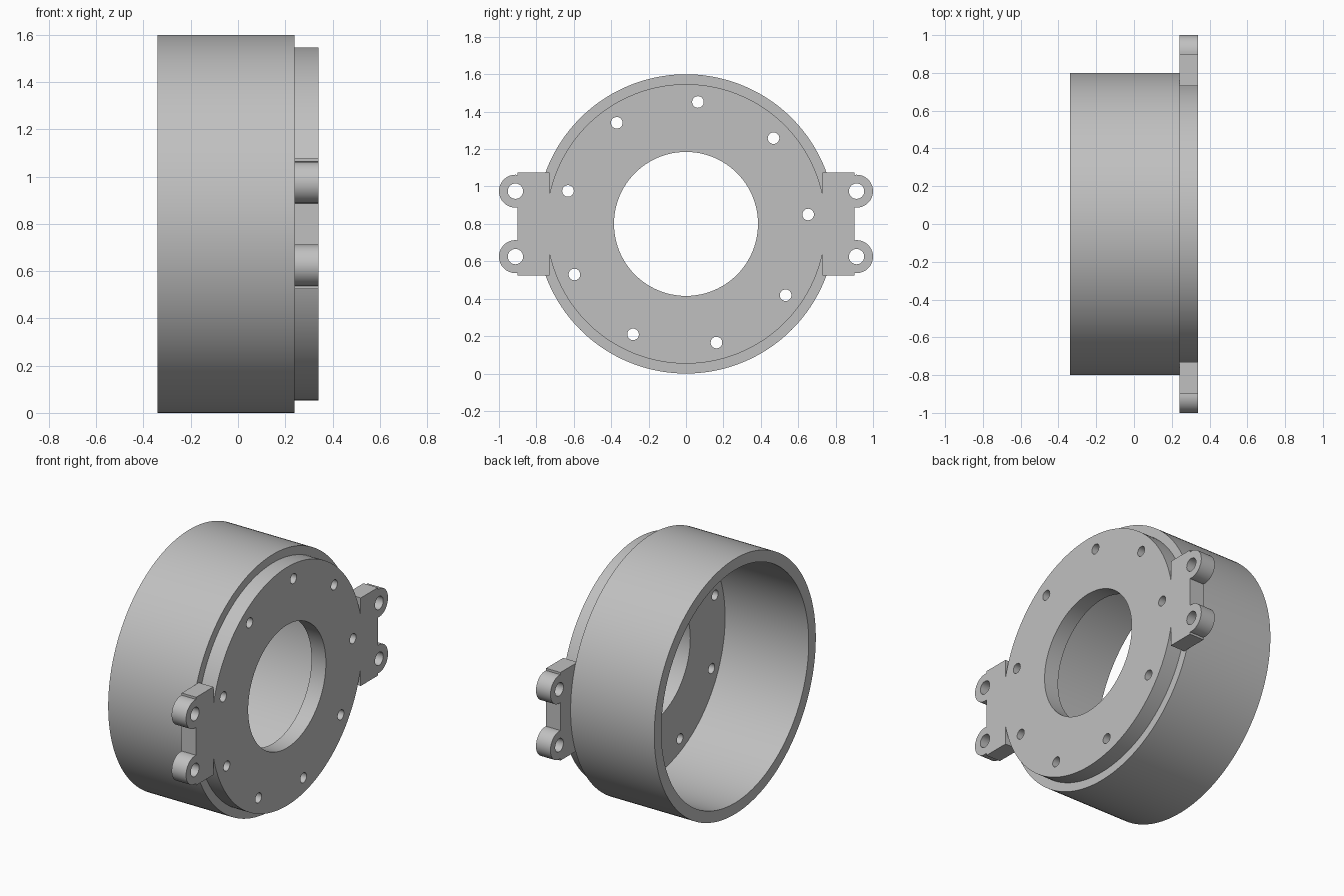
import bpy, bmesh, math
from mathutils import Matrix

cube = bpy.data.objects.get("Cube")
if cube:
    bpy.data.objects.remove(cube)

CENTRE_Z = 0.8

grey = bpy.data.materials.new("plain_grey")
grey.use_nodes = True
COLOUR = (0.53, 0.53, 0.53, 1)
grey.diffuse_color = COLOUR
grey.node_tree.nodes["Principled BSDF"].inputs["Base Color"].default_value = COLOUR


def arc(cu, cv, r, start, end, steps):
    """Points along an arc, angles in degrees, both ends included."""
    angles = [math.radians(start + (end - start) * i / steps) for i in range(steps + 1)]
    return [(cu + r * math.cos(a), cv + r * math.sin(a)) for a in angles]


def circle(cu, cv, r, steps):
    return arc(cu, cv, r, 0, 360, steps)[:-1]


def extrude_profile(name, loops, x0, x1):
    """Fill closed loops (inner loops become holes) and extrude them along x."""
    curve = bpy.data.curves.new(name, "CURVE")
    curve.dimensions = "2D"
    curve.fill_mode = "BOTH"
    curve.extrude = (x1 - x0) / 2
    for loop in loops:
        spline = curve.splines.new("POLY")
        spline.points.add(len(loop) - 1)
        for point, (u, v) in zip(spline.points, loop):
            point.co = (u, v, 0, 1)
        spline.use_cyclic_u = True
    helper = bpy.data.objects.new(name + "_helper", curve)
    bpy.context.collection.objects.link(helper)
    bpy.context.view_layer.update()
    evaluated = helper.evaluated_get(bpy.context.evaluated_depsgraph_get())
    mesh = bpy.data.meshes.new_from_object(evaluated)
    bpy.data.objects.remove(helper)

    # Profile axes (u, v, depth) become world (y, z, x)
    bm = bmesh.new()
    bm.from_mesh(mesh)
    bmesh.ops.remove_doubles(bm, verts=bm.verts, dist=0.0001)
    turn = Matrix(((0, 0, 1, (x0 + x1) / 2), (1, 0, 0, 0),
                   (0, 1, 0, CENTRE_Z), (0, 0, 0, 1)))
    bm.transform(turn)
    bmesh.ops.recalc_face_normals(bm, faces=bm.faces)
    bm.to_mesh(mesh)
    bm.free()

    mesh.name = name
    mesh.materials.clear()
    mesh.materials.append(grey)
    obj = bpy.data.objects.new(name, mesh)
    bpy.context.collection.objects.link(obj)
    bpy.ops.object.select_all(action="DESELECT")
    obj.select_set(True)
    bpy.context.view_layer.objects.active = obj
    bpy.ops.object.shade_smooth_by_angle(angle=math.radians(30))
    return obj


# Open drum
extrude_profile("drum", [circle(0, 0, 0.8, 160), circle(0, 0, 0.73, 160)], -0.34, 0.24)

# Flange outline: one quarter with lug and ear, then mirrored twice
PLATE_R, EAR_U, EAR_V, EAR_R = 0.747, 0.912, 0.175, 0.088
LUG_IN, LUG_OUT, LUG_V = 0.73, 0.9, 0.276
ear_angle = math.degrees(math.acos((LUG_OUT - EAR_U) / EAR_R))
lug_angle = math.degrees(math.acos(LUG_IN / PLATE_R))
quarter = arc(EAR_U, EAR_V, EAR_R, -ear_angle, ear_angle, 28)
quarter += [(LUG_OUT, LUG_V), (LUG_IN, LUG_V)]
quarter += arc(0, 0, PLATE_R, lug_angle, 90, 36)
half = quarter + [(-u, v) for u, v in reversed(quarter[:-1])]
outline = half + [(u, -v) for u, v in reversed(half)]

# Bore, nine bolt holes and four ear holes
holes = [circle(0, 0, 0.385, 96)]
for i in range(9):
    a = math.radians(4.4 + 40 * i)
    holes.append(circle(0.655 * math.cos(a), 0.655 * math.sin(a), 0.031, 28))
for su in (-1, 1):
    for sv in (-1, 1):
        holes.append(circle(su * EAR_U, sv * EAR_V, 0.041, 28))

extrude_profile("flange_plate", [outline] + holes, 0.24, 0.34)
